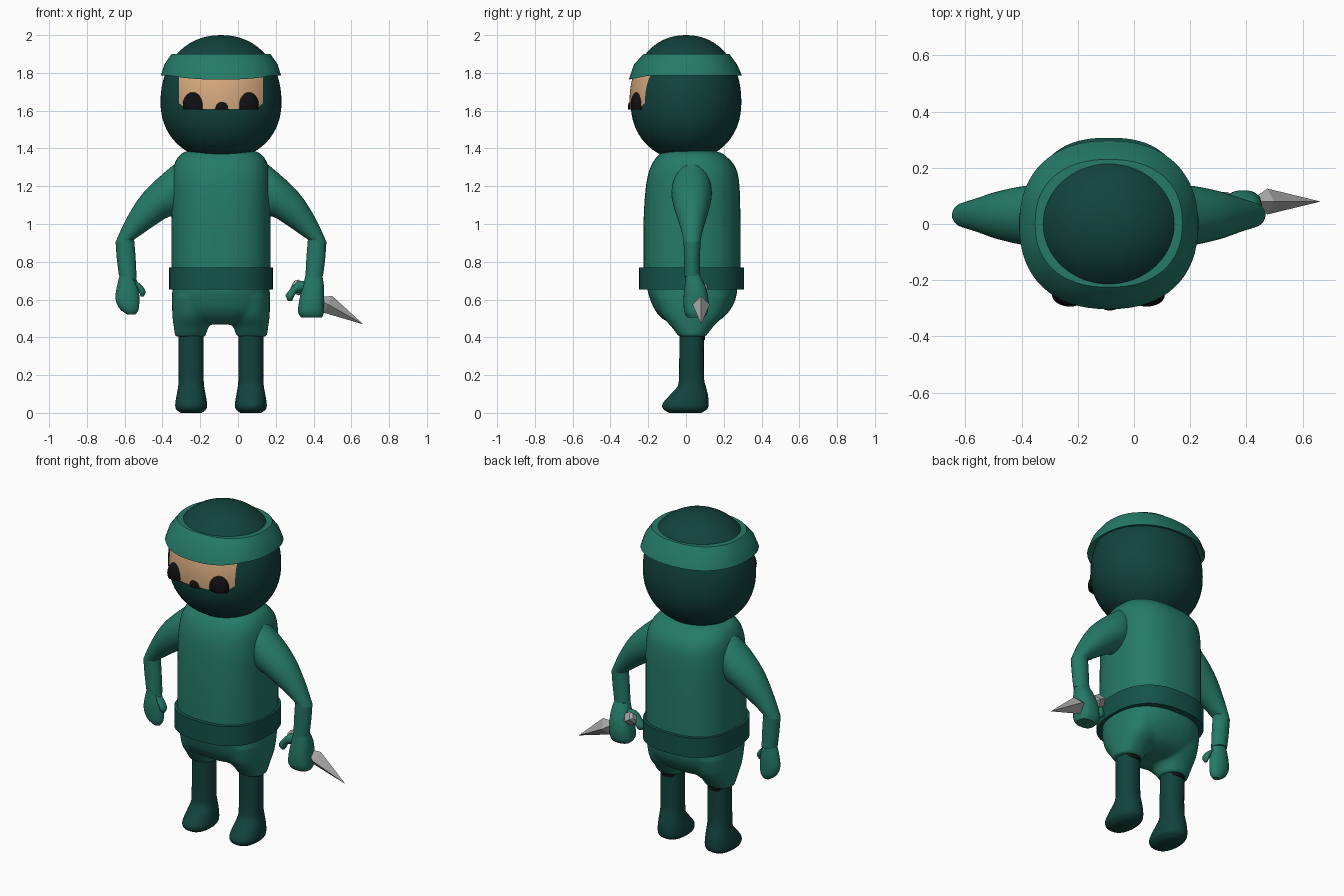
import bpy, bmesh, math
from mathutils import Vector

if "Cube" in bpy.data.objects:
    bpy.data.objects.remove(bpy.data.objects["Cube"])

AX = -0.09          # body axis; the blade on one side shifts the body off centre


def material(name, rgb):
    m = bpy.data.materials.new(name)
    m.diffuse_color = (*rgb, 1)
    m.use_nodes = True
    m.node_tree.nodes["Principled BSDF"].inputs["Base Color"].default_value = m.diffuse_color
    return m


GREEN = material("green cloth", (0.018, 0.195, 0.135))
DARK = material("dark green cloth", (0.006, 0.055, 0.046))
BELT = material("belt green", (0.007, 0.085, 0.066))
SKIN = material("skin", (0.67, 0.40, 0.21))
BLACK = material("black", (0.005, 0.005, 0.006))
STEEL = material("steel", (0.38, 0.38, 0.38))


def spline(rows, steps):
    """Catmull-Rom interpolation of section rows."""
    if steps == 1:
        return rows
    out = []
    for i in range(len(rows) - 1):
        p = [rows[max(0, min(len(rows) - 1, i + k))] for k in (-1, 0, 1, 2)]
        for s in range(steps):
            t = s / steps
            out.append(tuple(0.5 * (2 * b + (c - a) * t + (2 * a - 5 * b + 4 * c - d) * t * t
                                    + (3 * b - a - 3 * c + d) * t ** 3)
                             for a, b, c, d in zip(*p)))
    return out + [rows[-1]]


def add_tube(bm, rows, side=1, n=2.0, seg=40, steps=4):
    """Loft through sections (x outer, z outer, x inner, z inner, y centre, y radius)."""
    rings = []
    for xo, zo, xi, zi, cy, ry in spline(rows, steps):
        ring = []
        for k in range(seg):
            a = 2 * math.pi * k / seg
            c, s = math.cos(a), math.sin(a)
            u = math.copysign(abs(c) ** (2 / n), c)
            v = math.copysign(abs(s) ** (2 / n), s)
            x = (xo + xi) / 2 + (xo - xi) / 2 * u
            z = (zo + zi) / 2 + (zo - zi) / 2 * u
            ring.append(bm.verts.new((AX + side * x, cy + ry * v, z)))
        rings.append(ring)
    for r, q in zip(rings, rings[1:]):
        for k in range(seg):
            j = (k + 1) % seg
            bm.faces.new((r[k], r[j], q[j], q[k]))
    bm.faces.new(rings[0])
    bm.faces.new(rings[-1])


def up(*secs, cx=0):
    """Horizontal sections (z, x radius, y front, y back) as loft rows."""
    return [(cx + r, z, cx - r, z, (f + b) / 2, (b - f) / 2) for z, r, f, b in secs]


def finish(bm, name, mat, angle=40):
    bmesh.ops.recalc_face_normals(bm, faces=bm.faces[:])
    me = bpy.data.meshes.new(name)
    bm.to_mesh(me)
    bm.free()
    me.materials.append(mat)
    ob = bpy.data.objects.new(name, me)
    bpy.context.collection.objects.link(ob)
    if angle:
        bpy.ops.object.select_all(action='DESELECT')
        ob.select_set(True)
        bpy.context.view_layer.objects.active = ob
        bpy.ops.object.shade_smooth_by_angle(angle=math.radians(angle))
    return ob


def tube(name, mat, rows, angle=40, **kw):
    bm = bmesh.new()
    add_tube(bm, rows, **kw)
    return finish(bm, name, mat, angle)


# Head: slightly squared ellipsoid
HZ, HX, HY, HN = 1.645, 0.32, 0.293, 2.15


def head_k(z):
    t = (z - HZ) / (0.355 if z > HZ else 0.305)
    return max(0.0, 1 - abs(t) ** HN) ** (1 / HN)


secs = []
for i in range(33):
    c = -math.cos(math.pi * i / 32)
    z = HZ + c * (0.355 if c > 0 else 0.305)
    k = max(head_k(z), 0.004)
    secs.append((z, HX * k, -HY * k, HY * k))
tube("hood", DARK, up(*secs), steps=1, seg=64)

# Face opening: thin skin plate following the hood
bm = bmesh.new()
NX, NZ = 32, 10
grid = []
for i in range(NX + 1):
    x = -0.222 + 0.444 * i / NX
    low = 1.61 + 0.03 * (abs(x) / 0.222) ** 8
    col = []
    for j in range(NZ + 1):
        z = low + (1.81 - low) * j / NZ
        y = -HY * math.sqrt(max(0, head_k(z) ** 2 - (x / HX) ** 2)) - 0.006
        col.append(bm.verts.new((AX + x, y, z)))
    grid.append(col)
for i in range(NX):
    for j in range(NZ):
        bm.faces.new((grid[i][j], grid[i + 1][j], grid[i + 1][j + 1], grid[i][j + 1]))
finish(bm, "face_plate", SKIN)

# Eyes and nose: domes cut flat along the mask edge
for name, x, y, r in (("eye_left", -0.138, -0.252, (0.064, 0.042, 0.07)),
                      ("eye_right", 0.136, -0.252, (0.064, 0.042, 0.07)),
                      ("nose", 0.004, -0.278, (0.042, 0.03, 0.045))):
    bm = bmesh.new()
    bmesh.ops.create_uvsphere(bm, u_segments=28, v_segments=16, radius=1)
    for v in bm.verts:
        v.co = Vector((AX + x + v.co.x * r[0], y + v.co.y * r[1], 1.701 - 0.07 + v.co.z * r[2]))
    if name == "nose":
        bmesh.ops.translate(bm, verts=bm.verts[:], vec=(0, 0, -0.016))
    cut = bmesh.ops.bisect_plane(bm, geom=bm.verts[:] + bm.edges[:] + bm.faces[:],
                                 plane_co=(0, 0, 1.605), plane_no=(0, 0, 1), clear_inner=True)
    bmesh.ops.edgeloop_fill(bm, edges=[e for e in cut['geom_cut'] if isinstance(e, bmesh.types.BMEdge)])
    finish(bm, name, BLACK)

# Headband: flared ring, dipping at the front
band = tube("headband", GREEN, up((1.80, 0.285, -0.26, 0.26), (1.785, 0.318, -0.303, 0.297),
                                  (1.845, 0.3, -0.275, 0.27), (1.90, 0.262, -0.225, 0.23)),
            n=2.3, steps=1, seg=64)
for v in band.data.vertices:
    if v.co.z < 1.82 and v.co.y < -0.2:
        v.co.z -= 0.2 * (-0.2 - v.co.y)

# Torso and belt
tube("torso", GREEN, up((0.68, 0.262, -0.225, 0.288), (1.0, 0.262, -0.225, 0.288),
                        (1.2, 0.262, -0.212, 0.283), (1.3, 0.252, -0.188, 0.262),
                        (1.36, 0.222, -0.15, 0.21), (1.385, 0.18, -0.11, 0.16),
                        (1.392, 0.12, -0.07, 0.1)), n=2.5, seg=64)
tube("belt", BELT, up((0.652, 0.274, -0.248, 0.307), (0.77, 0.274, -0.248, 0.307)),
     n=2.5, steps=1, seg=64)

# Shorts: hip bowl and two thighs fused into one skin
bm = bmesh.new()
add_tube(bm, up((0.67, 0.258, -0.21, 0.275), (0.6, 0.258, -0.19, 0.262), (0.54, 0.248, -0.162, 0.23),
                (0.495, 0.2, -0.12, 0.185), (0.468, 0.12, -0.06, 0.12)), n=2.4)
for s in (1, -1):
    add_tube(bm, [(0.26, 0.62, 0.0, 0.62, 0.035, 0.2), (0.258, 0.52, 0.025, 0.52, 0.035, 0.165),
                  (0.25, 0.455, 0.065, 0.455, 0.033, 0.11), (0.243, 0.403, 0.083, 0.403, 0.033, 0.07)],
             side=s, n=2.3)
shorts = finish(bm, "shorts", GREEN)
rm = shorts.modifiers.new("fuse", 'REMESH')
rm.mode, rm.voxel_size, rm.use_smooth_shade = 'VOXEL', 0.011, True
sm = shorts.modifiers.new("soften", 'SMOOTH')
sm.factor, sm.iterations = 0.5, 6

# Legs with boots, dark cuff lining at the back, and arms
for s, side in ((1, "right"), (-1, "left")):
    tube("leg_" + side, DARK, up((0.43, 0.066, -0.035, 0.095), (0.2, 0.066, -0.037, 0.095),
                                 (0.14, 0.069, -0.045, 0.105), (0.1, 0.076, -0.08, 0.115),
                                 (0.05, 0.084, -0.123, 0.12), (0.02, 0.08, -0.12, 0.112),
                                 (0.0, 0.055, -0.09, 0.08), cx=0.158), side=s, n=2.2)
    tube("cuff_lining_" + side, BLACK, up((0.385, 0.05, 0.01, 0.1), (0.41, 0.058, 0.01, 0.102), cx=0.158),
         side=s, steps=1)
    tube("upper_arm_" + side, GREEN, [(0.2, 1.35, 0.2, 1.03, 0.03, 0.09), (0.285, 1.285, 0.27, 1.04, 0.03, 0.107),
                                      (0.412, 1.165, 0.355, 0.99, 0.031, 0.088),
                                      (0.5, 1.03, 0.42, 0.945, 0.032, 0.062),
                                      (0.558, 0.905, 0.46, 0.918, 0.032, 0.045)], side=s)
    tube("forearm_" + side, GREEN, [(0.558, 0.905, 0.46, 0.918, 0.032, 0.045),
                                    (0.552, 0.82, 0.452, 0.82, 0.032, 0.042),
                                    (0.54, 0.725, 0.447, 0.715, 0.032, 0.04)], side=s)

# Relaxed left hand with thumb
tube("hand_left", GREEN, [(0.535, 0.735, 0.455, 0.735, 0.03, 0.032), (0.553, 0.66, 0.437, 0.66, 0.03, 0.038),
                          (0.558, 0.6, 0.432, 0.6, 0.03, 0.037), (0.535, 0.55, 0.437, 0.545, 0.03, 0.032),
                          (0.495, 0.52, 0.455, 0.52, 0.03, 0.016)], side=-1)
tube("thumb_left", GREEN, [(0.475, 0.72, 0.45, 0.7, 0.02, 0.02), (0.455, 0.685, 0.415, 0.67, 0.012, 0.026),
                           (0.435, 0.64, 0.4, 0.64, 0.01, 0.024), (0.425, 0.615, 0.41, 0.615, 0.01, 0.01)], side=-1)

# Right fist with thumb
tube("fist_right", GREEN, [(0.535, 0.735, 0.45, 0.735, 0.035, 0.036), (0.545, 0.67, 0.432, 0.67, 0.048, 0.055),
                           (0.546, 0.6, 0.415, 0.6, 0.053, 0.066), (0.545, 0.535, 0.408, 0.535, 0.053, 0.062),
                           (0.535, 0.505, 0.425, 0.505, 0.053, 0.045)], n=2.6)
tube("thumb_right", GREEN, [(0.455, 0.7, 0.435, 0.64, 0.045, 0.025), (0.405, 0.693, 0.395, 0.63, 0.04, 0.03),
                            (0.36, 0.648, 0.375, 0.593, 0.04, 0.027), (0.34, 0.622, 0.352, 0.596, 0.04, 0.012)])

# Throwing blade: four-sided sections along a slanted axis through the fist
dx, dz = 0.87, -0.49
bx, bz = 0.475 - AX, 0.575
rows = []
for d, r in ((-0.215, 0.02), (-0.2, 0.038), (-0.16, 0.036), (-0.145, 0.018),
             (-0.05, 0.018), (0.0, 0.05), (0.213, 0.001)):
    x, z = bx + dx * d, bz + dz * d
    rows.append((x - dz * r, z + dx * r, x + dz * r, z - dx * r, 0.08, r * 0.92))
tube("blade", STEEL, rows, angle=0, seg=4, steps=1)
